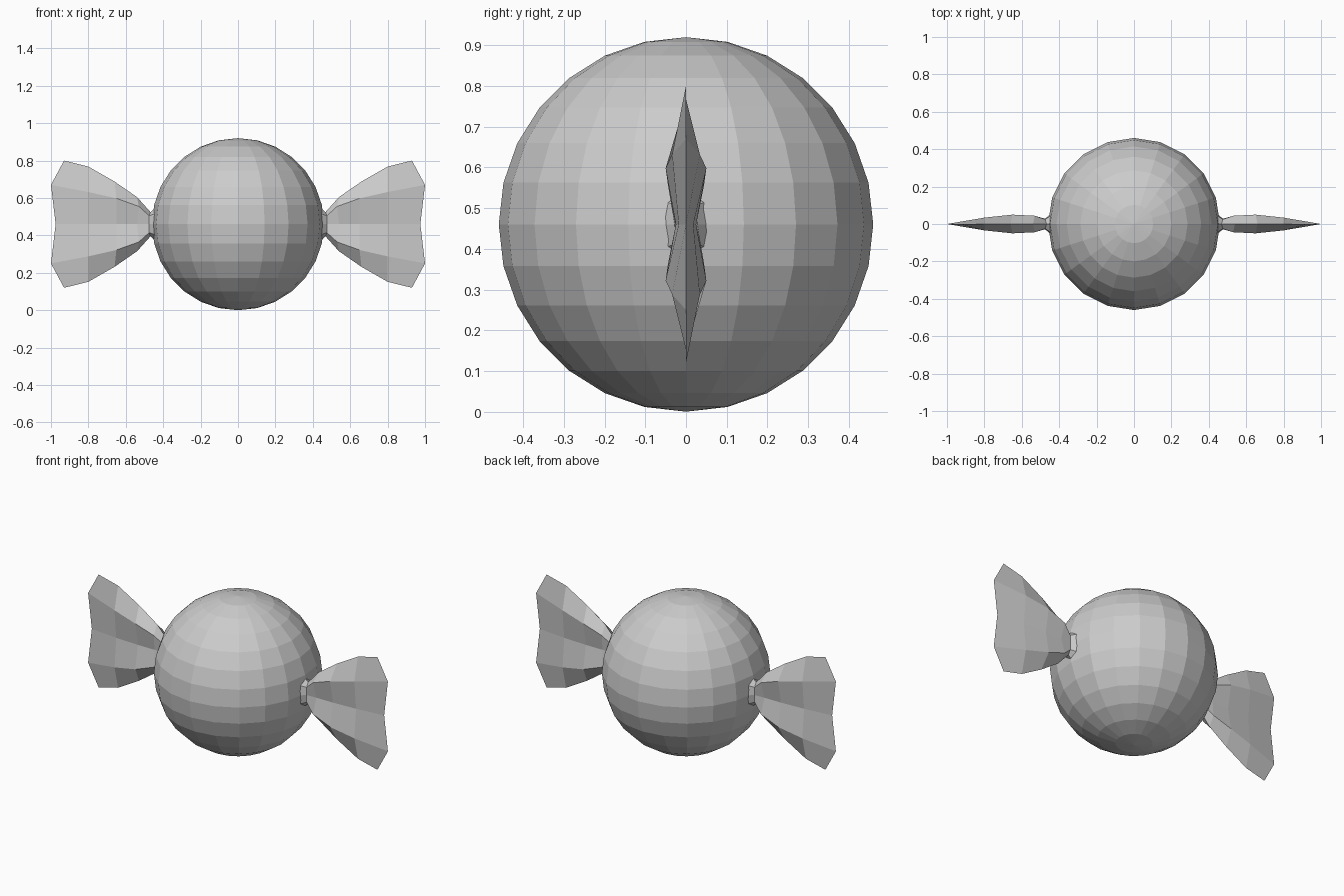
import bpy, bmesh

if "Cube" in bpy.data.objects:
    bpy.data.objects.remove(bpy.data.objects["Cube"])

CZ = 0.46  # centre height

# Round sweet: low-poly flat-shaded ball
bpy.ops.mesh.primitive_uv_sphere_add(segments=20, ring_count=14, radius=0.46, location=(0, 0, CZ))
bpy.context.object.name = "candy_ball"

# Wrapper tail sections: (x, z) of top edge, (x, y, z) of ridge fold, (x, y) of middle valley
SECTIONS = [
    ((0.43, 0.10), (0.43, 0.055, 0.06), (0.43, 0.07)),
    ((0.468, 0.065), (0.475, 0.025, 0.045), (0.475, 0.028)),
    ((0.54, 0.145), (0.53, 0.044, 0.095), (0.54, 0.025)),
    ((0.66, 0.228), (0.65, 0.050, 0.138), (0.65, 0.025)),
    ((0.80, 0.308), (0.80, 0.034, 0.172), (0.80, 0.018)),
    ((0.93, 0.34), (1.00, 0.0, 0.21), (0.975, 0.0)),
]


def section_points(top, ridge, mid):
    """Eight points around a two-lobed, pinched cross-section."""
    (tx, tz), (rx, ry, rz), (mx, my) = top, ridge, mid
    return [(tx, 0, tz), (rx, ry, rz), (mx, my, 0), (rx, ry, -rz),
            (tx, 0, -tz), (rx, -ry, -rz), (mx, -my, 0), (rx, -ry, rz)]


def wrapper_tail(name, side):
    bm = bmesh.new()
    rings = [[bm.verts.new((side * x, y, z + CZ)) for x, y, z in section_points(*s)]
             for s in SECTIONS]
    for a, b in zip(rings, rings[1:]):
        for i in range(8):
            j = (i + 1) % 8
            bm.faces.new((a[i], a[j], b[j], b[i]))
    bm.faces.new(rings[0])
    # close the thin outer edge
    bmesh.ops.remove_doubles(bm, verts=bm.verts, dist=0.0005)
    bmesh.ops.recalc_face_normals(bm, faces=bm.faces)
    mesh = bpy.data.meshes.new(name)
    bm.to_mesh(mesh)
    bm.free()
    bpy.context.collection.objects.link(bpy.data.objects.new(name, mesh))


# Twisted wrapper ends on both sides
wrapper_tail("wrapper_tail_right", 1)
wrapper_tail("wrapper_tail_left", -1)
